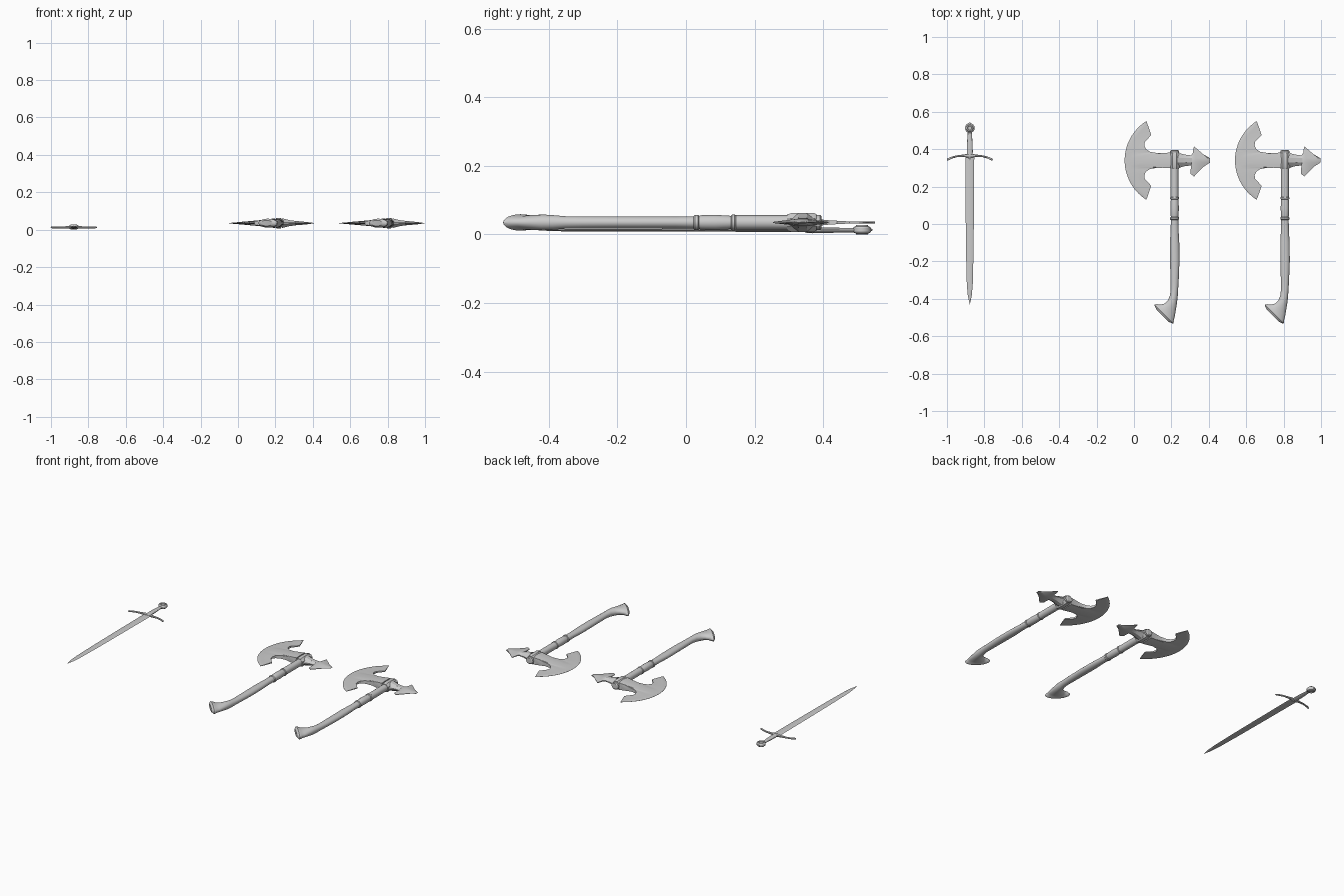
import bpy, bmesh, math
from mathutils import Vector


def skin(name, rings, closed=True, caps=True):
    """Skin a list of equal-length vertex rings into one object."""
    bm = bmesh.new()
    rows = [[bm.verts.new(p) for p in r] for r in rings]
    n = len(rows[0])
    for a, b in zip(rows, rows[1:]):
        for i in range(n if closed else n - 1):
            j = (i + 1) % n
            bm.faces.new((a[i], a[j], b[j], b[i]))
    if caps:
        bm.faces.new(rows[0])
        bm.faces.new(rows[-1])
    bmesh.ops.remove_doubles(bm, verts=bm.verts, dist=1e-5)
    bmesh.ops.recalc_face_normals(bm, faces=bm.faces)
    me = bpy.data.meshes.new(name)
    bm.to_mesh(me)
    bm.free()
    ob = bpy.data.objects.new(name, me)
    bpy.context.collection.objects.link(ob)
    return ob


def tube(name, pts, z, n=20, dx=0, turn=0.0):
    """Elliptical tube along a flat path of (x, y, half width, half height)."""
    rings = []
    for i, (x, y, rw, rh) in enumerate(pts):
        a, b = pts[max(i - 1, 0)], pts[min(i + 1, len(pts) - 1)]
        t = Vector((b[0] - a[0], b[1] - a[1])).normalized()
        ring = []
        for k in range(n):
            ang = 2 * math.pi * k / n + turn
            u = rw * math.cos(ang)
            ring.append((x + dx - t.y * u, y + t.x * u, z + rh * math.sin(ang)))
        rings.append(ring)
    return skin(name, rings)


def axe(dx, tag):
    zc, cx, cy = 0.035, 0.217, 0.34

    # shaft with collar rings, swelling grip and bent, flared butt
    tube("axe_shaft_" + tag, [
        (cx, .37, .021, .021), (cx, .145, .021, .021), (cx, .142, .024, .023),
        (cx, .134, .024, .023), (cx, .131, .020, .019), (cx, .122, .021, .020),
        (cx, .085, .023, .022), (cx, .045, .021, .021), (cx, .038, .020, .019),
        (cx, .035, .024, .022), (cx, .026, .024, .022), (cx, .022, .020, .018),
        (cx, -.03, .021, .017), (cx, -.10, .025, .018), (cx + .001, -.20, .025, .018),
        (cx, -.30, .022, .018), (.216, -.35, .020, .018), (.213, -.385, .021, .021),
        (.206, -.415, .025, .023), (.194, -.442, .034, .022), (.180, -.462, .049, .021),
        (.170, -.472, .060, .022), (.168, -.474, .064, .023), (.160, -.482, .071, .024),
        (.158, -.484, .069, .022), (.152, -.490, .045, .015)], zc, 24, dx)

    # top cap and socket that hold the head
    tube("axe_cap_" + tag, [
        (cx, .395, .017, .017), (cx, .391, .024, .022),
        (cx, .376, .024, .022), (cx, .37, .02, .02)], zc, 12, dx)
    tube("axe_socket_" + tag, [
        (cx, .380, .024, .026), (cx, .372, .029, .030),
        (cx, .308, .029, .030), (cx, .294, .024, .025)], zc, 8, dx, math.pi / 8)

    # blade: rear outline ruled across to the cutting arc, mirrored about its axis
    half = [(.066, .21, .001, 1), (.078, .178, .002, .93), (.092, .136, .003, .80),
            (.074, .116, .004, .68), (.058, .100, .005, .56), (.055, .080, .006, .46),
            (.064, .060, .008, .36), (.085, .046, .010, .27), (.12, .040, .012, .2),
            (.165, .039, .017, .14), (.195, .042, .022, .1), (.197, .022, .025, .05)]
    rear = half + [(.198, 0, .026, 0)] + [(x, -y, h, -s) for x, y, h, s in reversed(half)]
    rings = []
    for x, y, h, s in rear:
        ang = s * math.radians(57.5)
        ex, ey = .199 - .249 * math.cos(ang), .249 * math.sin(ang)
        ring = []
        row = [(0, h), (.35, h * .55 + .001), (.7, h * .2 + .0025), (.9, min(h, .003)), (1, .0004)]
        for f, t in row:
            ring.append((x + (ex - x) * f + dx, cy + y + (ey - y) * f, zc + t))
        ring += [(p[0], p[1], 2 * zc - p[2]) for p in reversed(ring)]
        rings.append(ring)
    skin("axe_blade_" + tag, rings)

    # rear spike: (ridge x, edge x, top y, bottom y, half thickness)
    spike = [(.235, .235, .385, .295, .026), (.255, .255, .375, .305, .021),
             (.280, .280, .370, .311, .015), (.308, .305, .367, .312, .012),
             (.312, .303, .380, .290, .011), (.318, .303, .390, .268, .011),
             (.328, .321, .415, .254, .010), (.370, .370, .373, .305, .006),
             (.406, .406, .341, .339, .001)]
    rings = []
    for mx, ex, top, bot, h in spike:
        ex2 = ex + .012 if ex == .303 else ex
        q = h * .45
        rings.append([(ex2 + dx, top, zc + q * .4), (mx + dx, cy + .012, zc + h),
                      (mx + dx, cy - .012, zc + h), (ex + dx, bot, zc + q * .4),
                      (ex + dx, bot, zc - q * .4), (mx + dx, cy - .012, zc - h),
                      (mx + dx, cy + .012, zc - h), (ex2 + dx, top, zc - q * .4)])
    skin("axe_spike_" + tag, rings)


axe(0, "left")
axe(.59, "right")

# sword blade: flattened section with a shallow central fuller, tapering to a point
sx, sz = -.878, .0125
rings = []
for y, w, h in [(.365, .024, .005), (.1, .0225, .0045), (-.15, .020, .004),
                (-.32, .016, .0035), (-.38, .011, .003), (-.43, .0005, .0005)]:
    up = [(-w, 0), (-w * .4, h), (0, h * .75), (w * .4, h)]
    rings.append([(sx + u, y, sz + v) for u, v in up + [(-u, -v) for u, v in up]])
skin("sword_blade", rings)

# cross guard, arms drooping toward the blade with curled tips
arm = [(.122, .343, .003, .003), (.116, .346, .006, .005), (.10, .354, .005, .005),
       (.07, .362, .005, .005), (.03, .365, .007, .007), (.012, .365, .010, .009)]
tube("sword_guard", [(sx - x, y, w, h) for x, y, w, h in arm] +
     [(sx + x, y, w, h) for x, y, w, h in reversed(arm)], sz, 10)
tube("sword_guard_point", [(sx, .368, .010, .009), (sx, .352, .008, .008),
                           (sx, .340, .002, .004)], sz, 8)

# grip
tube("sword_grip", [(sx, .37, .015, .008), (sx, .385, .016, .008), (sx, .43, .0155, .0075),
                    (sx, .47, .012, .0065), (sx, .492, .011, .006)], sz, 16)

# wheel pommel, turned about the vertical axis, with a small peened nub
prof = [(.010, -.010), (.012, -.0135), (.017, -.0135), (.019, -.010), (.024, -.008),
        (.026, -.005), (.026, .005), (.024, .008), (.019, .010), (.017, .0135),
        (.012, .0135), (.010, .010)]
skin("sword_pommel", [[(sx + r * math.cos(a), .513 + r * math.sin(a), .0135 + v)
                       for a in [2 * math.pi * k / 28 for k in range(28)]] for r, v in prof])
tube("sword_nub", [(sx, .53, .007, .005), (sx, .540, .006, .004), (sx, .543, .003, .002)], .0135, 10)

bpy.ops.object.select_all(action='SELECT')
bpy.context.view_layer.objects.active = bpy.context.selected_objects[0]
bpy.ops.object.shade_smooth_by_angle(angle=math.radians(30))
